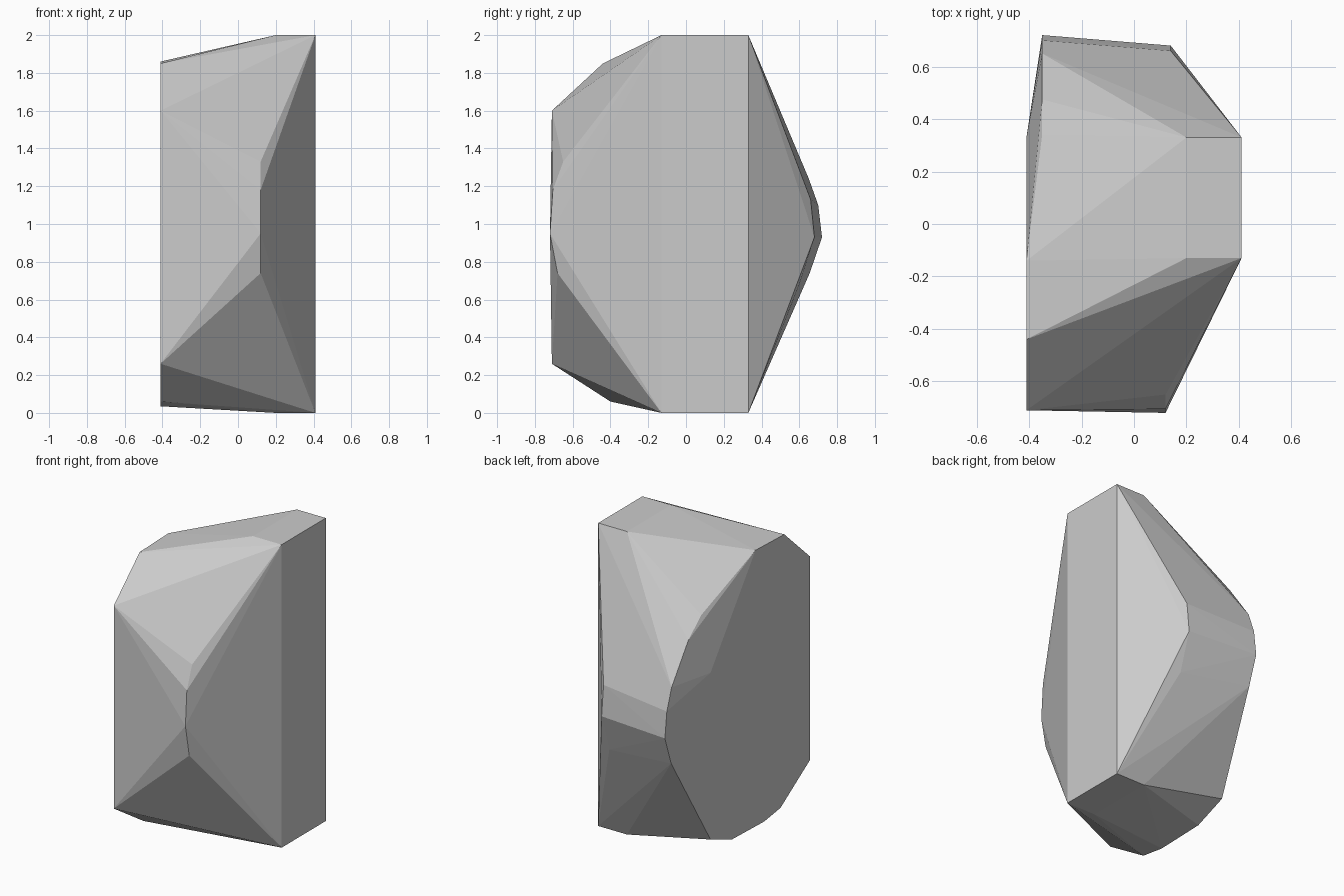
import bpy, bmesh

if "Cube" in bpy.data.objects:
    bpy.data.objects.remove(bpy.data.objects["Cube"])

# Cross-section slices of the chiselled rock: x position -> (y, z) outline points
SLICES = {
    # broad left face
    -0.41: [(-0.71, 0.26), (-0.71, 1.60), (-0.44, 1.85), (-0.14, 1.86), (0.33, 1.23),
            (0.33, 0.13), (0.11, 0.045), (-0.23, 0.035), (-0.40, 0.06)],
    # slightly set-in rear left edge
    -0.35: [(0.34, 1.60), (0.475, 1.485), (0.65, 1.24), (0.70, 1.10), (0.72, 0.93), (0.655, 0.74)],
    # front ridge
    0.12: [(-0.65, 1.33), (-0.705, 1.18), (-0.72, 0.95), (-0.68, 0.74)],
    # rear ridge
    0.14: [(0.66, 1.13), (0.68, 0.93), (0.60, 0.68)],
    # inner end of the flat top and bottom
    0.20: [(-0.13, 2.0), (0.33, 2.0), (-0.13, 0.0), (0.33, 0.0)],
    # flat right face
    0.41: [(-0.13, 2.0), (0.33, 2.0), (-0.13, 0.0), (0.33, 0.0)],
}

stone = bpy.data.materials.new("grey stone")
stone.diffuse_color = (0.6, 0.6, 0.6, 1)
stone.use_nodes = True
stone.node_tree.nodes["Principled BSDF"].inputs["Base Color"].default_value = stone.diffuse_color

# Rock: convex hull around all slices
bm = bmesh.new()
for x, outline in SLICES.items():
    for y, z in outline:
        bm.verts.new((x, y, z))
hull = bmesh.ops.convex_hull(bm, input=bm.verts)
loose = [v for v in bm.verts if not v.link_faces]
bmesh.ops.delete(bm, geom=loose, context='VERTS')
# Merge coplanar triangles into clean flat facets
bmesh.ops.dissolve_limit(bm, angle_limit=0.01, verts=bm.verts, edges=bm.edges)
bmesh.ops.recalc_face_normals(bm, faces=bm.faces)

mesh = bpy.data.meshes.new("rock")
bm.to_mesh(mesh)
bm.free()
mesh.materials.append(stone)
rock = bpy.data.objects.new("rock", mesh)
bpy.context.collection.objects.link(rock)
